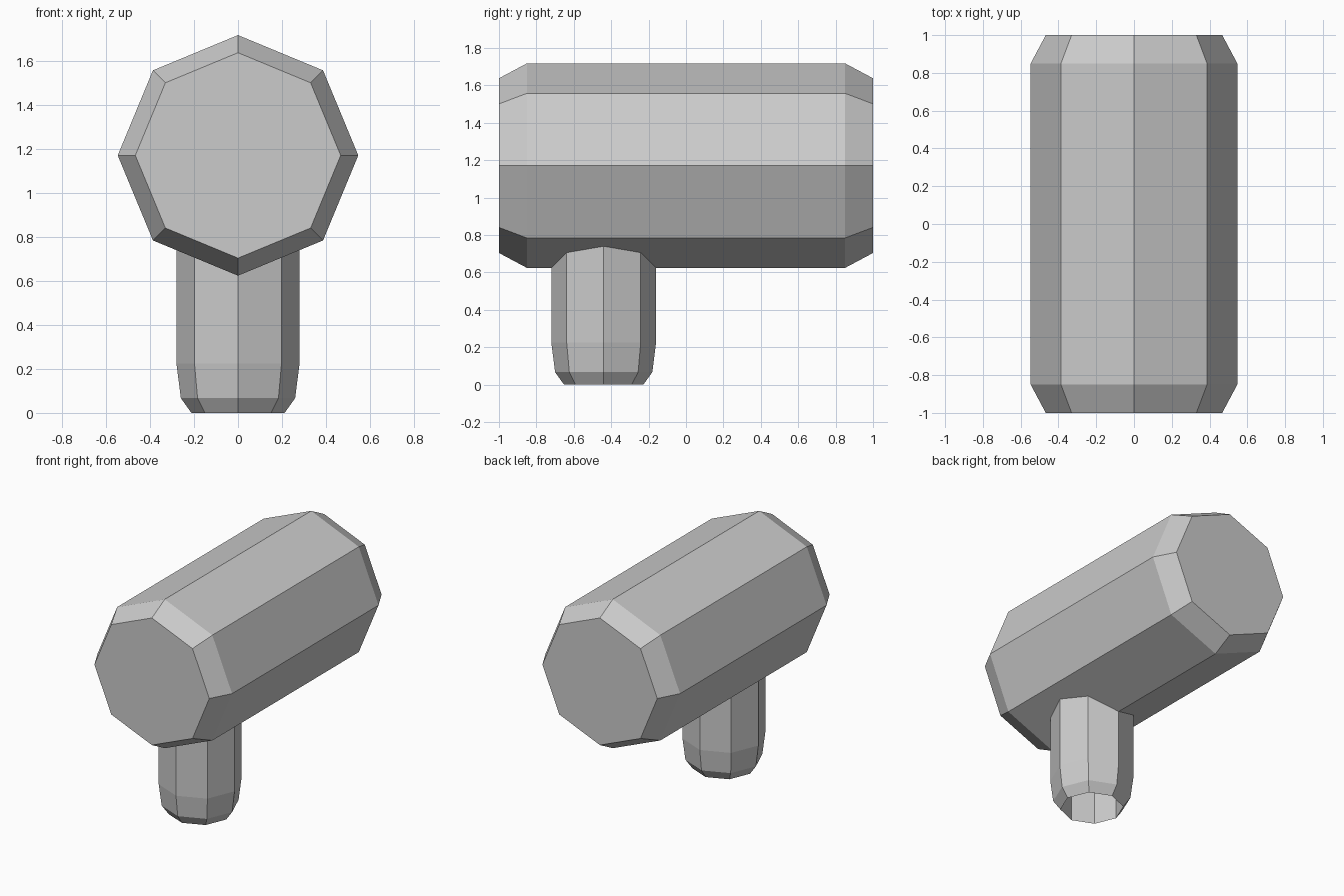
import bpy, bmesh
from math import cos, sin, pi

if "Cube" in bpy.data.objects:
    bpy.data.objects.remove(bpy.data.objects["Cube"])

SIDES = 8


def lathe(name, profile, location, rotation=(0, 0, 0), caps=True):
    """Flat-faced solid made of octagonal rings given as (radius, height)."""
    bm = bmesh.new()
    rings = []
    for r, z in profile:
        rings.append([bm.verts.new((r * cos(2 * pi * i / SIDES),
                                    r * sin(2 * pi * i / SIDES), z))
                      for i in range(SIDES)])
    for a, b in zip(rings, rings[1:]):
        for i in range(SIDES):
            j = (i + 1) % SIDES
            bm.faces.new((a[i], a[j], b[j], b[i]))
    if caps:
        bm.faces.new(rings[0])
        bm.faces.new(rings[-1])
    bmesh.ops.recalc_face_normals(bm, faces=bm.faces)
    mesh = bpy.data.meshes.new(name)
    bm.to_mesh(mesh)
    bm.free()
    obj = bpy.data.objects.new(name, mesh)
    obj.location = location
    obj.rotation_euler = rotation
    bpy.context.collection.objects.link(obj)
    return obj


# Horizontal head with chamfered ends
lathe("head", [(0.467, -1), (0.547, -0.85), (0.547, 0.85), (0.467, 1)],
      (0, 0, 1.171), (pi / 2, 0, 0))

# Hollow handle: outer wall down to the rim, then the straight bore back up
outer = [(0.28, 0.76), (0.28, 0.225), (0.26, 0.067), (0.212, 0)]
bore = [(0.21, 0.76)]
lathe("handle", outer + bore + outer[:1], (0, -0.44, 0), caps=False)

# Weld the repeated first ring so the handle is one closed tube
mesh = bpy.data.objects["handle"].data
bm = bmesh.new()
bm.from_mesh(mesh)
bmesh.ops.remove_doubles(bm, verts=bm.verts, dist=1e-5)
bmesh.ops.recalc_face_normals(bm, faces=bm.faces)
bm.to_mesh(mesh)
bm.free()
